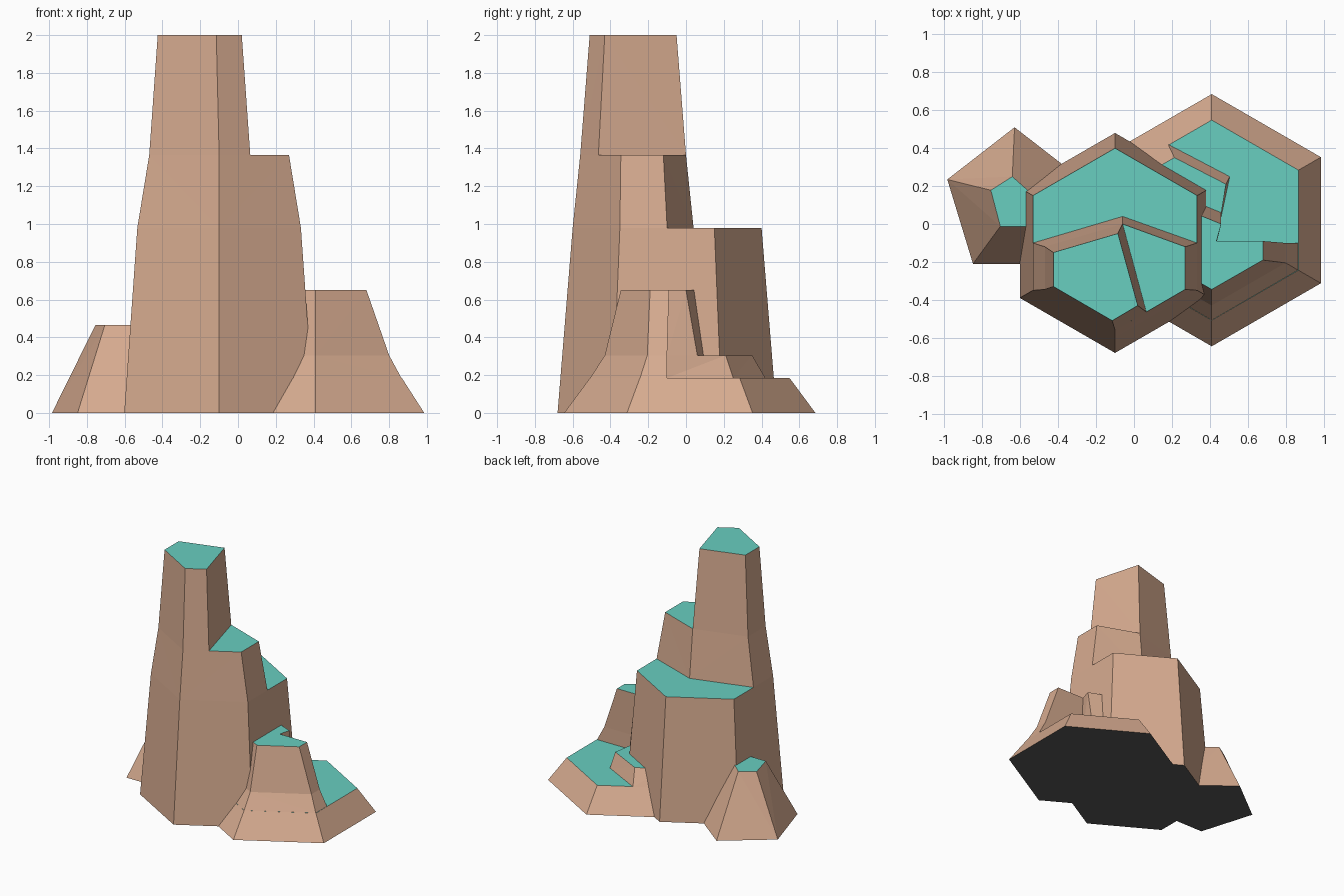
import bpy, bmesh, math

if "Cube" in bpy.data.objects:
    bpy.data.objects.remove(bpy.data.objects["Cube"])

def material(name, rgb):
    m = bpy.data.materials.new(name)
    m.diffuse_color = (*rgb, 1)
    m.use_nodes = True
    m.node_tree.nodes["Principled BSDF"].inputs["Base Color"].default_value = m.diffuse_color
    return m

def ngon(cx, cy, rx, n, ry=None):
    """Regular polygon with one corner pointing to +y."""
    ry = ry or rx
    return [(cx + rx * math.cos(math.pi / 2 + 2 * math.pi * i / n),
             cy + ry * math.sin(math.pi / 2 + 2 * math.pi * i / n)) for i in range(n)]

def tier(name, z0, low, z1, high):
    """Closed tapered block between two outlines."""
    bm = bmesh.new()
    a = [bm.verts.new((x, y, z0)) for x, y in low]
    b = [bm.verts.new((x, y, z1)) for x, y in high]
    n = len(a)
    bm.faces.new(a)
    bm.faces.new(b)
    for i in range(n):
        j = (i + 1) % n
        bm.faces.new((a[i], a[j], b[j], b[i]))
    bmesh.ops.triangulate(bm, faces=[f for f in bm.faces if len(f.verts) == 4])
    bmesh.ops.recalc_face_normals(bm, faces=bm.faces)
    me = bpy.data.meshes.new(name)
    bm.to_mesh(me)
    bm.free()
    ob = bpy.data.objects.new(name, me)
    bpy.context.collection.objects.link(ob)
    return ob

# tall peak: hexagonal trunk, half column, thin summit
trunk = tier("rock_formation", 0, ngon(-.1, -.1, .58, 6), .98, ngon(-.1, -.1, .5, 6))
column = tier("column", .98,
              [(-.533, -.1), (-.06, .04), (.333, -.1), (.333, -.35), (-.1, -.6), (-.533, -.35)],
              1.365,
              [(-.47, -.12), (-.06, 0), (.27, -.12), (.27, -.345), (-.1, -.56), (-.47, -.345)])
summit = tier("summit", 1.365,
              [(-.47, -.12), (-.06, 0), (.065, -.464), (-.1, -.56), (-.47, -.345)],
              2,
              [(-.425, -.15), (-.085, -.05), (.02, -.43), (-.115, -.51), (-.425, -.33)])

# right hill: wide foot, terrace, shoulder
foot = tier("foot", 0, ngon(.41, .02, .665, 6), .185, ngon(.41, .02, .528, 6))
terrace = tier("terrace", .185,
               [(.18, .42), (.505, .25), (.43, -.1), (.865, -.1), (.865, -.243),
                (.41, -.507), (-.045, -.243), (-.045, .283)],
               .305,
               [(.213, .35), (.485, .21), (.435, -.1), (.8, -.1), (.8, -.205),
                (.41, -.43), (.02, -.205), (.02, .24)])
shoulder = tier("shoulder", .305,
                [(.46, .06), (.435, -.1), (.8, -.1), (.8, -.205), (.41, -.43), (.02, -.205), (.02, .24)],
                .65,
                [(.46, 0), (.435, -.09), (.68, -.09), (.68, -.19), (.41, -.345), (.14, -.19), (.14, .13)])

# small pentagonal outcrop on the left
outcrop = tier("outcrop", 0, ngon(-.63, .112, .373, 5, .398), .465,
               [(-.642, .25), (-.755, .178), (-.705, -.012), (-.565, -.012), (-.53, .15)])

# fuse every tier into one rock
parts = [column, summit, foot, terrace, shoulder, outcrop]
for p in parts:
    mod = trunk.modifiers.new("union_" + p.name, 'BOOLEAN')
    mod.operation = 'UNION'
    mod.solver = 'EXACT'
    mod.object = p
dg = bpy.context.evaluated_depsgraph_get()
fused = bpy.data.meshes.new_from_object(trunk.evaluated_get(dg))
trunk.modifiers.clear()
trunk.data = fused
for p in parts:
    bpy.data.objects.remove(p)

# tan cliffs, teal ledges, dark underside
fused.materials.clear()
for m in (material("cliff", (.68, .41, .28)), material("ledge", (.14, .62, .53)),
          material("underside", (.1, .1, .1))):
    fused.materials.append(m)
for f in fused.polygons:
    f.use_smooth = False
    f.material_index = 1 if f.normal.z > .95 else 2 if f.center.z < .005 else 0
